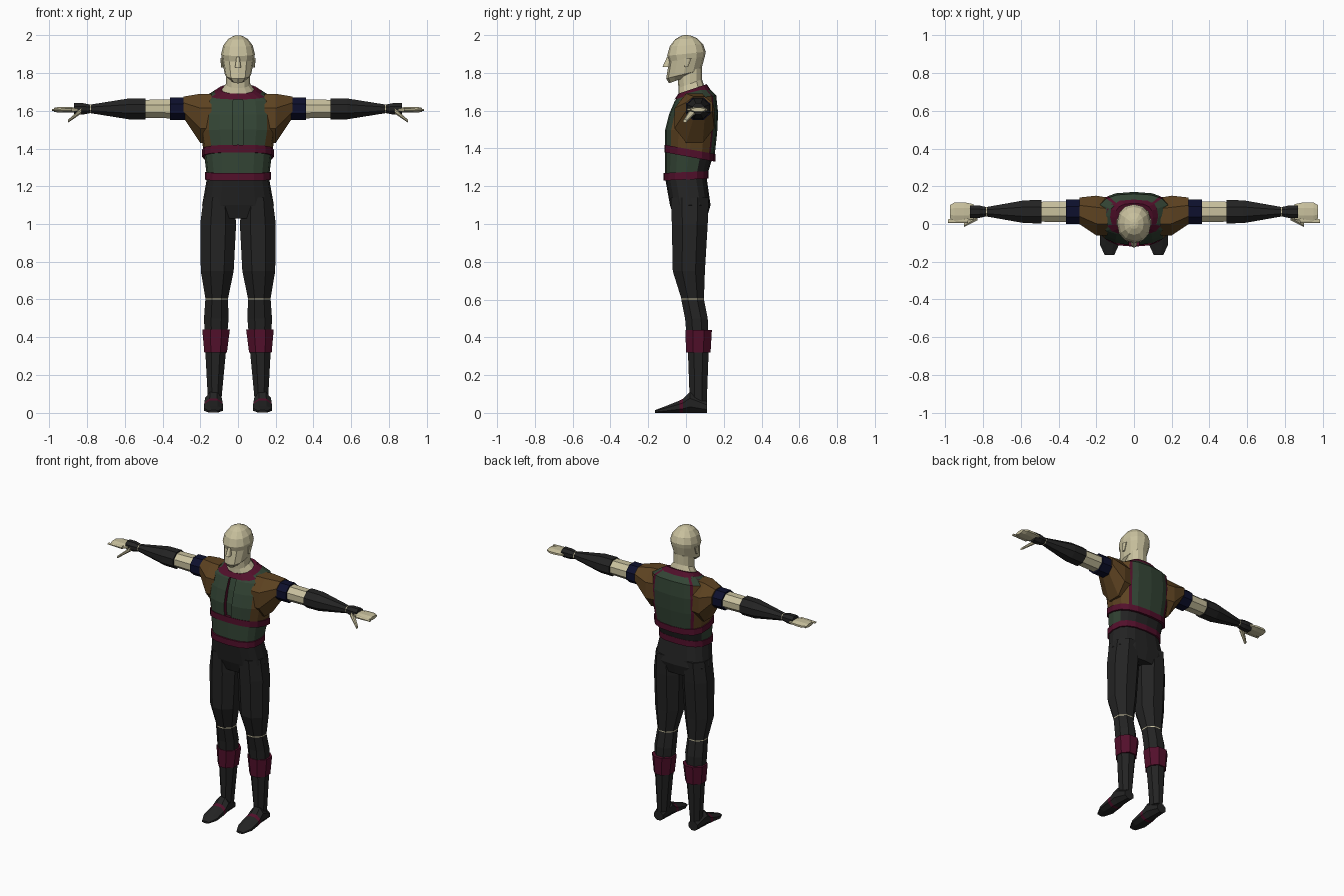
import bpy, bmesh
from math import sin, cos, pi, radians, copysign
from mathutils import Vector

cube = bpy.data.objects.get("Cube")
if cube:
    bpy.data.objects.remove(cube, do_unlink=True)


# ---- materials ----
def make_material(label, red, green, blue):
    material = bpy.data.materials.new(label)
    material.use_nodes = True
    shader = material.node_tree.nodes["Principled BSDF"]
    shader.inputs["Base Color"].default_value = (red, green, blue, 1)
    material.diffuse_color = (red, green, blue, 1)
    return material


skin = make_material("skin", .58, .53, .34)
green = make_material("forest_green", .033, .058, .035)
brown = make_material("leather_brown", .11, .055, .015)
crimson = make_material("crimson", .085, .005, .024)
navy = make_material("navy", .004, .005, .026)
charcoal = make_material("charcoal", .017, .017, .017)


def loft(name, rings, colour):
    """Skin a stack of point rings; colour(row, column) gives each face's material."""
    mesh = bpy.data.meshes.new(name)
    used = []

    def slot(material):
        if material not in used:
            used.append(material)
            mesh.materials.append(material)
        return used.index(material)

    bm = bmesh.new()
    loops = [[bm.verts.new(point) for point in ring] for ring in rings]
    for row, (low, high) in enumerate(zip(loops, loops[1:])):
        for column in range(len(low)):
            previous = column - 1
            face = bm.faces.new((low[previous], low[column], high[column], high[previous]))
            face.material_index = slot(colour(row, previous % len(low)))
    bm.faces.new(loops[0]).material_index = slot(colour(0, 0))
    bm.faces.new(loops[-1]).material_index = slot(colour(len(loops) - 2, 0))
    bmesh.ops.recalc_face_normals(bm, faces=bm.faces)
    bm.to_mesh(mesh)
    bm.free()
    bpy.context.collection.objects.link(bpy.data.objects.new(name, mesh))


def half_outline(steps, squareness):
    """Unit half outline of a rounded section, from the front middle to the back."""
    points = []
    for step in range(steps + 1):
        angle = pi * step / steps - pi / 2
        across, along = max(cos(angle), 0), sin(angle)
        points.append((across ** squareness, copysign(abs(along) ** squareness, along)))
    return points


def body(name, outline, rows, colour, tilt_low=0, tilt_high=0):
    """Symmetric loft of (height, half width, front, back) rows; tilt raises the back."""
    section = outline + [(-u, v) for u, v in outline[-2:0:-1]]
    bottom, top = rows[0][0], rows[-1][0]
    rings = []
    for height, width, front, back in rows:
        tilt = tilt_low + (tilt_high - tilt_low) * (height - bottom) / (top - bottom)
        rings.append([Vector((u * width,
                              front + (back - front) * (v + 1) / 2,
                              height + tilt * (v + 1) / 2)) for u, v in section])
    last = len(section) - 1
    loft(name, rings, lambda row, column: colour(row, min(column, last - column)))


def limb(name, axis, rows, colours):
    """Octagonal loft of (centre, radius, radius) rows, made for both sides."""
    first, second = [i for i in range(3) if i != "xyz".index(axis)]
    for side, sign in (("left", 1), ("right", -1)):
        rings = []
        for centre, radius_a, radius_b in rows:
            ring = []
            for corner in range(8):
                angle = (corner + .5) * pi / 4
                point = Vector(centre)
                point[first] += radius_a * cos(angle) / cos(pi / 8)
                point[second] += radius_b * sin(angle) / cos(pi / 8)
                point.x *= sign
                ring.append(point)
            rings.append(ring)
        loft(f"{side}_{name}", rings,
             lambda row, column: colours[min(row, len(colours) - 1)])


def plain(material):
    return lambda row, column: material


def belt(name, outline, height, width, front, back, tilt):
    rows = [(height + rise, width, front, back) for rise in (0, .04)]
    body(name, outline, rows, plain(crimson), tilt, tilt)


# ---- section outlines; the vest adds a chest groove and a strap edge ----
trunk = half_outline(8, .75)
skull = half_outline(6, .9)
vest = [(0, -.8), (.14, -.8), (.14, -1)] + trunk[1:7] + [(.68, .83)] + trunk[7:]


def vest_colour(row, column):
    if column in (1, 8):
        return crimson
    return brown if 4 <= column <= 7 and row < 3 else green


def midriff_colour(row, column):
    return green if column < 5 else charcoal


# ---- torso ----
body("vest", vest, [
    (1.4, .18, -.11, .15), (1.5, .2, -.11, .165), (1.58, .2, -.09, .17),
    (1.65, .19, -.06, .16), (1.68, .13, -.04, .12)], vest_colour, -.05, .04)
body("collar", trunk, [
    (1.66, .15, -.06, .13), (1.69, .1, -.04, .11)], plain(crimson), .05, .05)
body("midriff", trunk, [
    (1.25, .165, -.11, .11), (1.4, .18, -.11, .14)], midriff_colour, 0, -.05)
belt("upper_belt", trunk, 1.38, .19, -.115, .155, -.05)
belt("lower_belt", trunk, 1.23, .174, -.12, .12, .01)
body("hips", trunk, [
    (1.03, .13, -.06, .11), (1.1, .19, -.085, .13),
    (1.24, .165, -.11, .11)], plain(charcoal))

# ---- head: jaw rows topped by a dome ----
dome = [(1.88 + .12 * sin(a), .09 * cos(a), -.1 * cos(a), .105 * cos(a))
        for a in map(radians, (5, 30, 55, 75))]
body("neck", skull, [
    (1.67, .1, -.04, .1), (1.72, .064, -.04, .085),
    (1.79, .062, -.045, .085)], plain(skin), .05, .04)
body("head", skull, [
    (1.745, .04, -.09, .05), (1.77, .07, -.105, .08),
    (1.86, .085, -.09, .1)] + dome + [(2, .01, -.01, .01)], plain(skin), .05)
body("nose", skull, [
    (1.83, .016, -.125, -.08), (1.885, .008, -.1, -.08)], plain(skin))
limb("ear", "z", [
    ((.083, 0, 1.83), .006, .01), ((.086, .01, 1.88), .008, .02)], [skin])

# ---- arms: armband, bare arm, sleeve, wrist seam and cuff ----
limb("shoulder", "x", [
    ((.14, .04, 1.56), .1, .13), ((.2, .045, 1.56), .105, .13),
    ((.29, .07, 1.62), .07, .055)], [brown])
arm_profile = [
    (.28, .06, navy), (.36, .06, navy), (.36, .05, skin), (.49, .048, charcoal),
    (.49, .056, charcoal), (.58, .055, charcoal), (.78, .023, skin),
    (.785, .023, charcoal), (.82, .03, charcoal), (.87, .03, charcoal)]
limb("arm", "x",
     [((x, .065, 1.61), radius * 1.1, radius) for x, radius, _ in arm_profile],
     [material for _, _, material in arm_profile])
limb("hand", "x",
     [((x, .065, 1.605), radius, radius * .3)
      for x, radius in ((.85, .04), (.9, .05), (.95, .05), (.975, .035))], [skin])
limb("index_finger", "x", [
    ((.88, .02, 1.605), .015, .01), ((.985, .015, 1.605), .01, .005)], [skin])
limb("thumb", "x", [
    ((.83, .04, 1.6), .02, .015), ((.9, -.005, 1.545), .01, .008)], [skin])


# ---- legs: (height, half width, depth centre, half depth) ----
def leg_rows(profile):
    return [((.125 - .02 * z, y, z), half_width, half_depth)
            for z, half_width, y, half_depth in profile]


limb("leg", "z", leg_rows([
    (.06, .035, .065, .045), (.33, .055, .065, .055), (.5, .065, .055, .06),
    (.6, .06, .035, .06), (.606, .06, .035, .06), (.75, .087, .015, .085),
    (1, .095, .02, .095), (1.14, .08, .02, .1)]),
    [charcoal, charcoal, charcoal, skin, charcoal])
limb("calf_band", "z", leg_rows([
    (.32, .06, .065, .065), (.44, .073, .067, .07)]), [crimson])

# ---- boots: (depth, half width, height), resting on the floor ----
boot_profile = [(.11, .033, .06), (.02, .045, .11), (-.015, .048, .075),
                (-.035, .05, .065), (-.11, .05, .035), (-.165, .025, .014)]
limb("boot", "y",
     [((.13, y, height / 2), half_width, height / 2)
      for y, half_width, height in boot_profile],
     [charcoal, charcoal, crimson, charcoal])
